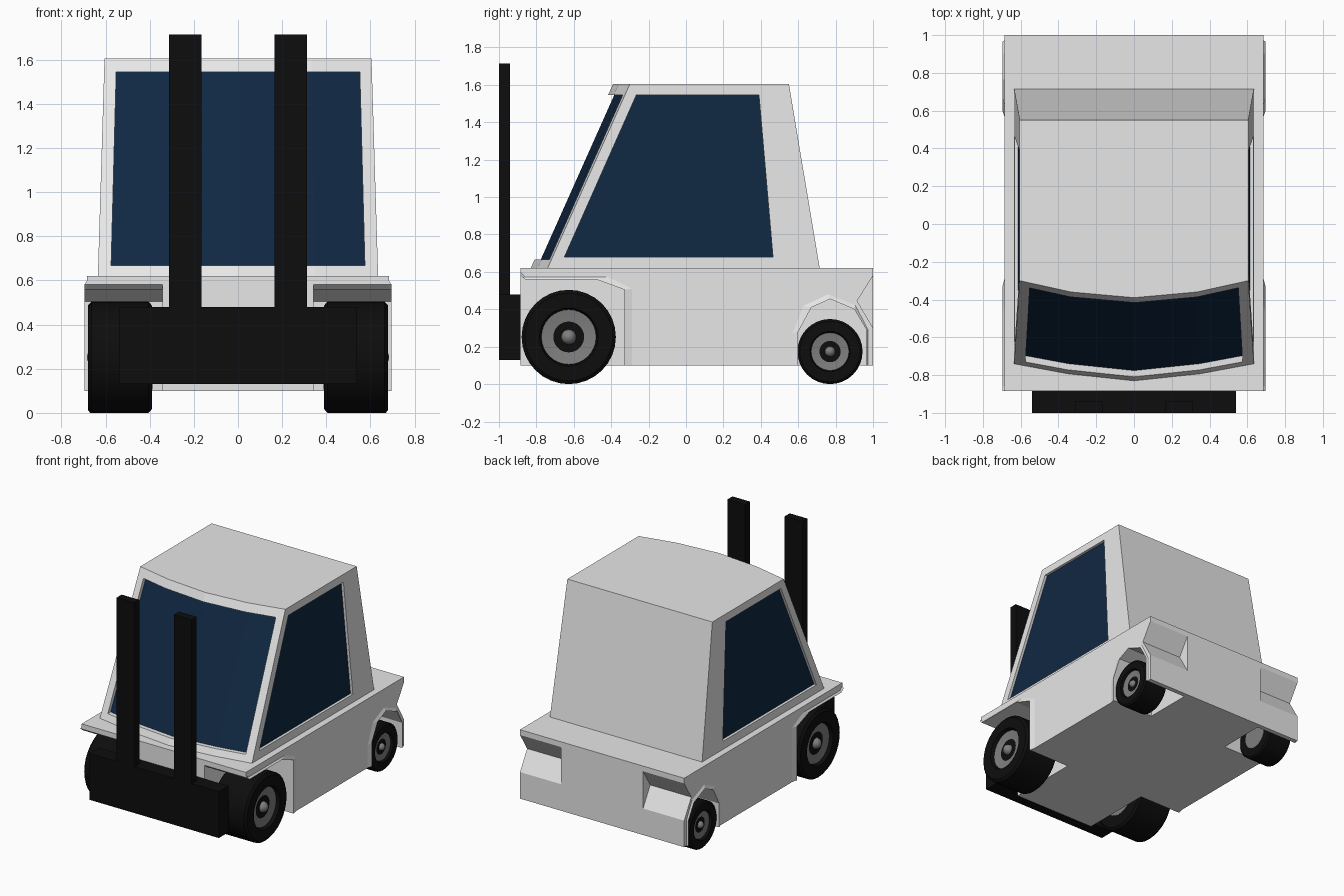
import bpy, bmesh
from math import pi, sin, cos

if "Cube" in bpy.data.objects:
    bpy.data.objects.remove(bpy.data.objects["Cube"], do_unlink=True)


def material(name, colour):
    m = bpy.data.materials.new(name)
    m.use_nodes = True
    m.diffuse_color = (*colour, 1)
    m.node_tree.nodes["Principled BSDF"].inputs["Base Color"].default_value = (*colour, 1)
    return m


GREY = material("body grey", (0.8, 0.8, 0.8))
GLASS = material("dark blue glass", (0.005, 0.021, 0.056))
BLACK = material("black", (0.004, 0.004, 0.004))
RIM = material("rim grey", (0.21, 0.21, 0.21))


def loft(name, rings, mats, paint=None, smooth=False):
    """Bridge equal closed rings and cap both ends; paint(normal) picks the second material."""
    bm = bmesh.new()
    loops = [[bm.verts.new(p) for p in ring] for ring in rings]
    n = len(rings[0])
    for a, b in zip(loops, loops[1:]):
        for i in range(n):
            j = (i + 1) % n
            bm.faces.new((a[i], a[j], b[j], b[i]))
    bm.faces.new(loops[0])
    bm.faces.new(loops[-1])
    bmesh.ops.recalc_face_normals(bm, faces=bm.faces)
    bm.normal_update()
    if paint:
        for f in bm.faces:
            f.material_index = int(paint(f.normal))
    mesh = bpy.data.meshes.new(name)
    bm.to_mesh(mesh)
    bm.free()
    for m in mats:
        mesh.materials.append(m)
    if smooth:
        mesh.shade_smooth()
        mesh.set_sharp_from_angle(angle=0.6)
    ob = bpy.data.objects.new(name, mesh)
    bpy.context.scene.collection.objects.link(ob)
    return ob


def prism(name, profile, x0, x1, mats):
    """Extrude a (y, z) profile along x."""
    return loft(name, [[(x, y, z) for y, z in profile] for x in (x0, x1)], mats)


def box(name, x0, x1, y0, y1, z0, z1, mat):
    return prism(name, [(y0, z0), (y1, z0), (y1, z1), (y0, z1)], x0, x1, [mat])


def lathe(name, profile, x, y, z, mat, side, segments=32):
    """Turn an (x, radius) profile about an axle along x."""
    angles = [2 * pi * k / segments for k in range(segments)]
    rings = [[(side * (x + px), y + r * cos(a), z + r * sin(a)) for a in angles]
             for px, r in profile]
    return loft(name, rings, [mat], smooth=True)


def carve(ob, cutters):
    """Subtract the cutters, keep the result as plain mesh and drop the cutters."""
    for c in cutters:
        c.hide_render = True
        mod = ob.modifiers.new("cut", "BOOLEAN")
        mod.operation, mod.solver, mod.object = "DIFFERENCE", "EXACT", c
    bpy.context.view_layer.update()
    deps = bpy.context.evaluated_depsgraph_get()
    mesh = bpy.data.meshes.new_from_object(ob.evaluated_get(deps))
    ob.modifiers.clear()
    ob.data = mesh
    for c in cutters:
        bpy.data.objects.remove(c, do_unlink=True)


SIDES = ((1, "left"), (-1, "right"))
WELL_X = 0.342

# Chassis with wheel wells and rear corner notches
front_arch = [(-0.95, 0.635), (-0.86, 0.56), (-0.48, 0.56), (-0.33, 0.505), (-0.33, 0.05)]
rear_arch = [(0.60, 0.05), (0.60, 0.28), (0.67, 0.41), (0.77, 0.455),
             (0.90, 0.40), (0.965, 0.29), (0.965, 0.05)]
notch = [(1.0, 0.58), (0.915, 0.445), (1.0, 0.30), (1.1, 0.30), (1.1, 0.58)]
chassis = box("chassis", -0.685, 0.685, -0.885, 1.0, 0.1, 0.62, GREY)
cutters = []
for s, label in SIDES:
    for shape in (front_arch + [(-0.95, 0.05)], rear_arch, notch):
        cutters.append(prism("cutter", shape, s * WELL_X, s * 0.8, [GREY]))
carve(chassis, cutters)

# Slightly raised flares around the wheel wells
front_in = [(-0.885, 0.582), (-0.86, 0.56), (-0.48, 0.56), (-0.33, 0.505), (-0.33, 0.1)]
front_out = [(-0.885, 0.60), (-0.86, 0.575), (-0.41, 0.575), (-0.28, 0.51), (-0.28, 0.1)]
rear_in = [(y, max(z, 0.1)) for y, z in rear_arch]
rear_out = [(0.56, 0.1), (0.56, 0.27), (0.62, 0.42), (0.76, 0.485),
            (0.905, 0.425), (0.975, 0.29), (0.975, 0.1)]
for s, label in SIDES:
    for part, inner, outer in (("front", front_in, front_out), ("rear", rear_in, rear_out)):
        rings = [[(s * 0.683, *o), (s * 0.696, *i), (s * 0.683, *i)]
                 for i, o in zip(inner, outer)]
        loft(f"{part}_{label}_wheel_flare", rings, [GREY])

# Cab with a bowed front, tapering to the roof
Z0, Z1 = 0.62, 1.605
BOW = [(0, -0.83, -0.39), (0.55, -0.793, -0.36), (1, -0.74, -0.30)]


def mix(a, b, z):
    return a + (b - a) * (z - Z0) / (Z1 - Z0)


def half_width(z):
    return mix(0.635, 0.605, z)


def front_y(x, z):
    u = abs(x) / half_width(z)
    for (u0, a0, b0), (u1, a1, b1) in zip(BOW, BOW[1:]):
        if u <= u1 + 1e-6:
            t = (u - u0) / (u1 - u0)
            return mix(a0 + (a1 - a0) * t, b0 + (b1 - b0) * t, z)
    return mix(*BOW[-1][1:], z)


def cab_ring(z, back):
    w = half_width(z)
    front = [(u * w, front_y(u * w, z), z) for u in (-1, -0.55, 0, 0.55, 1)]
    return front + [(w, back, z), (-w, back, z)]


cab = loft("cab", [cab_ring(Z0, 0.715), cab_ring(Z1, 0.55)], [GREY, GLASS])

# Recessed windscreen, following the bow
rings = []
for u in (-1, -0.605, 0, 0.605, 1):
    lo, hi = (u * 0.575, 0.667), (u * 0.552, 1.545)
    rings.append([(x, front_y(x, z) + d, z)
                  for (x, z), d in ((lo, -0.1), (lo, 0.033), (hi, 0.033), (hi, -0.1))])
cutters = [loft("cutter", rings, [GREY, GLASS], paint=lambda n: n.y > 0.6)]

# Recessed side windows
pane = [(-0.65, 0.68), (-0.265, 1.547), (0.39, 1.547), (0.465, 0.68)]
for s, label in SIDES:
    rings = [[(s * (half_width(z) + d), y, z) for y, z in pane] for d in (-0.02, 0.1)]
    cutters.append(loft("cutter", rings, [GREY, GLASS],
                        paint=lambda n, s=s: n.x * s < -0.9))
carve(cab, cutters)

# Lifting mast: carriage plate and two uprights
box("mast_carriage", -0.54, 0.54, -1.0, -0.885, 0.13, 0.48, BLACK)
for s, label in SIDES:
    box(f"{label}_mast_upright", s * 0.165, s * 0.313, -1.0, -0.94, 0.45, 1.715, BLACK)

# Wheels: tyre, dished rim and domed hub, all scaled from the radius
for part, y, r, width in (("front", -0.627, 0.252, 0.29), ("rear", 0.77, 0.174, 0.20)):
    for s, label in SIDES:
        x = 0.68
        tyre = [(-width, 0.6 * r), (-width, 0.93 * r), (0.06 * r - width, r), (-0.06 * r, r),
                (0, 0.93 * r), (0, 0.62 * r), (-0.14 * r, 0.57 * r)]
        rim = [(-width - 0.002, 0.58 * r), (-0.1 * r, 0.58 * r), (-0.16 * r, 0.2 * r)]
        hub = [(-0.18 * r, 0.16 * r)] + [
            (0.16 * r * sin(a) - 0.14 * r, 0.16 * r * cos(a)) for a in (0, 0.4, 0.8, 1.2, 1.5)]
        lathe(f"{part}_{label}_tyre", tyre, x, y, r, BLACK, s)
        lathe(f"{part}_{label}_rim", rim, x, y, r, RIM, s)
        lathe(f"{part}_{label}_hub", hub, x, y, r, RIM, s, 16)
